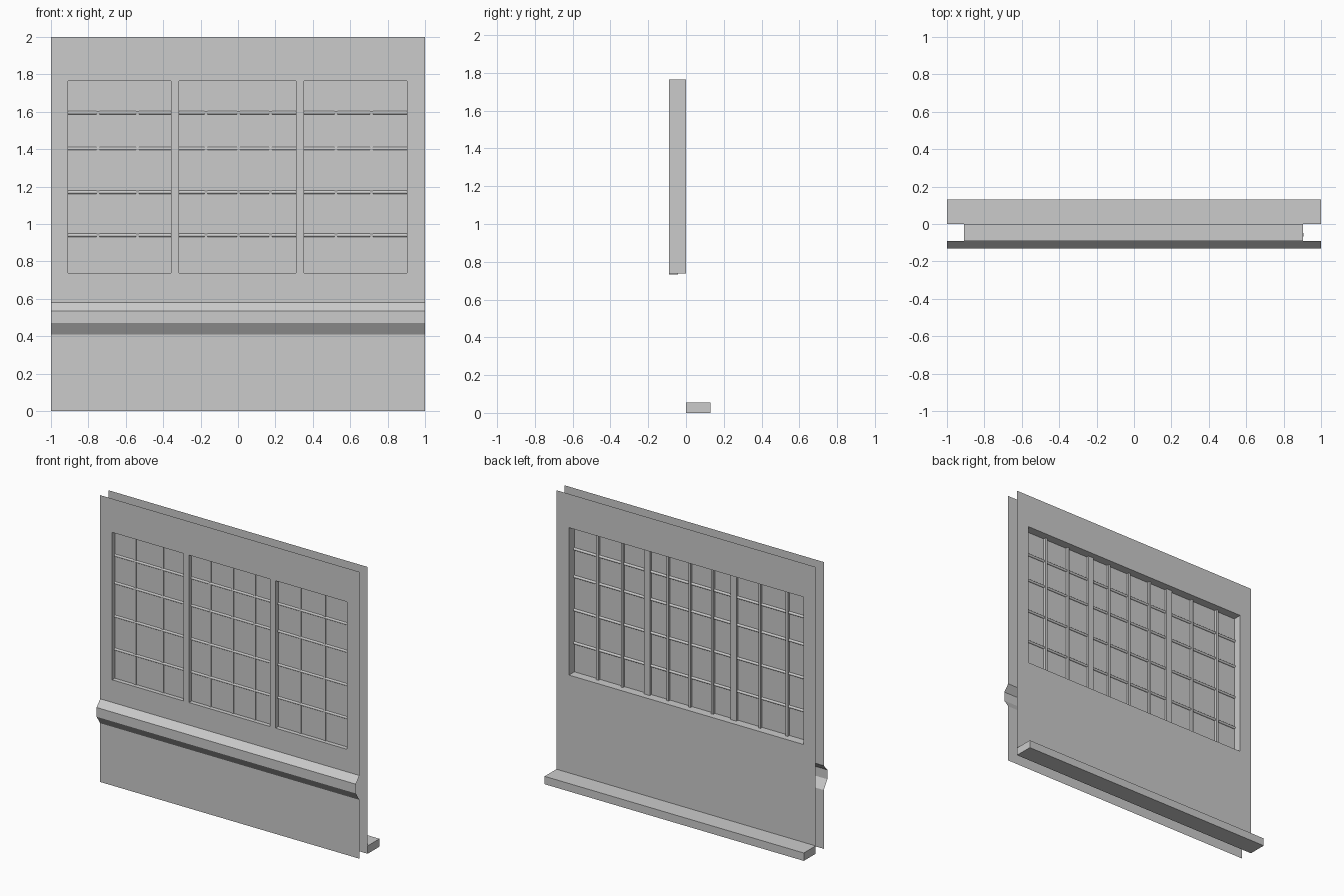
import bpy
import bmesh
from mathutils import Vector

cube = bpy.data.objects.get("Cube")
if cube:
    bpy.data.objects.remove(cube, do_unlink=True)

grey = bpy.data.materials.new("plain_grey")
grey.use_nodes = True
grey.diffuse_color = (0.6, 0.6, 0.6, 1)
grey.node_tree.nodes["Principled BSDF"].inputs["Base Color"].default_value = (0.6, 0.6, 0.6, 1)

FRONT, BACK, GLASS = -0.09, 0.0, -0.06
LEFT, RIGHT, SILL, HEAD = -0.908, 0.903, 0.737, 1.765


def finish(bm, name):
    mesh = bpy.data.meshes.new(name)
    bm.to_mesh(mesh)
    bm.free()
    mesh.materials.append(grey)
    obj = bpy.data.objects.new(name, mesh)
    bpy.context.collection.objects.link(obj)
    return obj


def ring(bm, y, x0, x1, z0, z1):
    corners = ((x0, z0), (x1, z0), (x1, z1), (x0, z1))
    return [bm.verts.new((x, y, z)) for x, z in corners]


def bridge(bm, a, b):
    for i in range(4):
        j = (i + 1) % 4
        bm.faces.new((a[i], a[j], b[j], b[i]))


def box(name, low, high):
    low, high = Vector(low), Vector(high)
    bm = bmesh.new()
    bmesh.ops.create_cube(bm, size=1)
    for v in bm.verts:
        v.co = (low + high) / 2 + v.co * (high - low)
    return finish(bm, name)


def wall(name, y, bottom, flip):
    """Thin sheet with one rectangular window opening."""
    bm = bmesh.new()
    outer = ring(bm, y, -1, 1, bottom, 2)
    inner = ring(bm, y, LEFT, RIGHT, SILL, HEAD)
    bridge(bm, outer, inner)
    if flip:
        bmesh.ops.reverse_faces(bm, faces=bm.faces[:])
    return finish(bm, name)


# Front and back wall sheets
wall("front_wall", FRONT, 0.58, False)
wall("back_wall", BACK, 0.0, True)

# Lower front wall, folded outward into the rail and open behind
bm = bmesh.new()
profile = ((FRONT, 0), (FRONT, 0.41), (-0.13, 0.47), (-0.13, 0.535), (FRONT, 0.58))
rows = [[bm.verts.new((x, y, z)) for x in (-1, 1)] for y, z in profile]
for a, b in zip(rows, rows[1:]):
    bm.faces.new((a[0], a[1], b[1], b[0]))
finish(bm, "lower_wall_and_rail")

# Window reveal joining the two sheets
bm = bmesh.new()
bridge(bm, ring(bm, FRONT, LEFT, RIGHT, SILL, HEAD),
       ring(bm, BACK, LEFT, RIGHT, SILL, HEAD))
finish(bm, "window_reveal")

# Window pane
bm = bmesh.new()
bm.faces.new(ring(bm, GLASS, LEFT, RIGHT, SILL, HEAD))
finish(bm, "window_pane")

# Wide posts dividing the window in three
for i, x in enumerate((-0.337, 0.331)):
    box(f"window_post_{i + 1}", (x - 0.022, FRONT, SILL - 0.004), (x + 0.022, -0.042, HEAD))

# Slim upright glazing bars
for i, x in enumerate((-0.748, -0.538, -0.172, 0.003, 0.173, 0.523, 0.714)):
    box(f"upright_bar_{i + 1}", (x - 0.008, -0.065, SILL), (x + 0.008, -0.042, HEAD))

# Round horizontal glazing bars
for i, z in enumerate((0.94, 1.17, 1.403, 1.595)):
    bpy.ops.mesh.primitive_cylinder_add(vertices=16, radius=0.009, depth=RIGHT - LEFT + 0.004,
                                        location=((LEFT + RIGHT) / 2 + 0.002, -0.058, z),
                                        rotation=(0, 1.5708, 0))
    bar = bpy.context.object
    bar.name = f"cross_bar_{i + 1}"
    bar.data.materials.append(grey)
    bpy.ops.object.shade_smooth_by_angle()

# Skirting ledge along the back
box("back_ledge", (-1, BACK, 0), (1, 0.13, 0.055))
